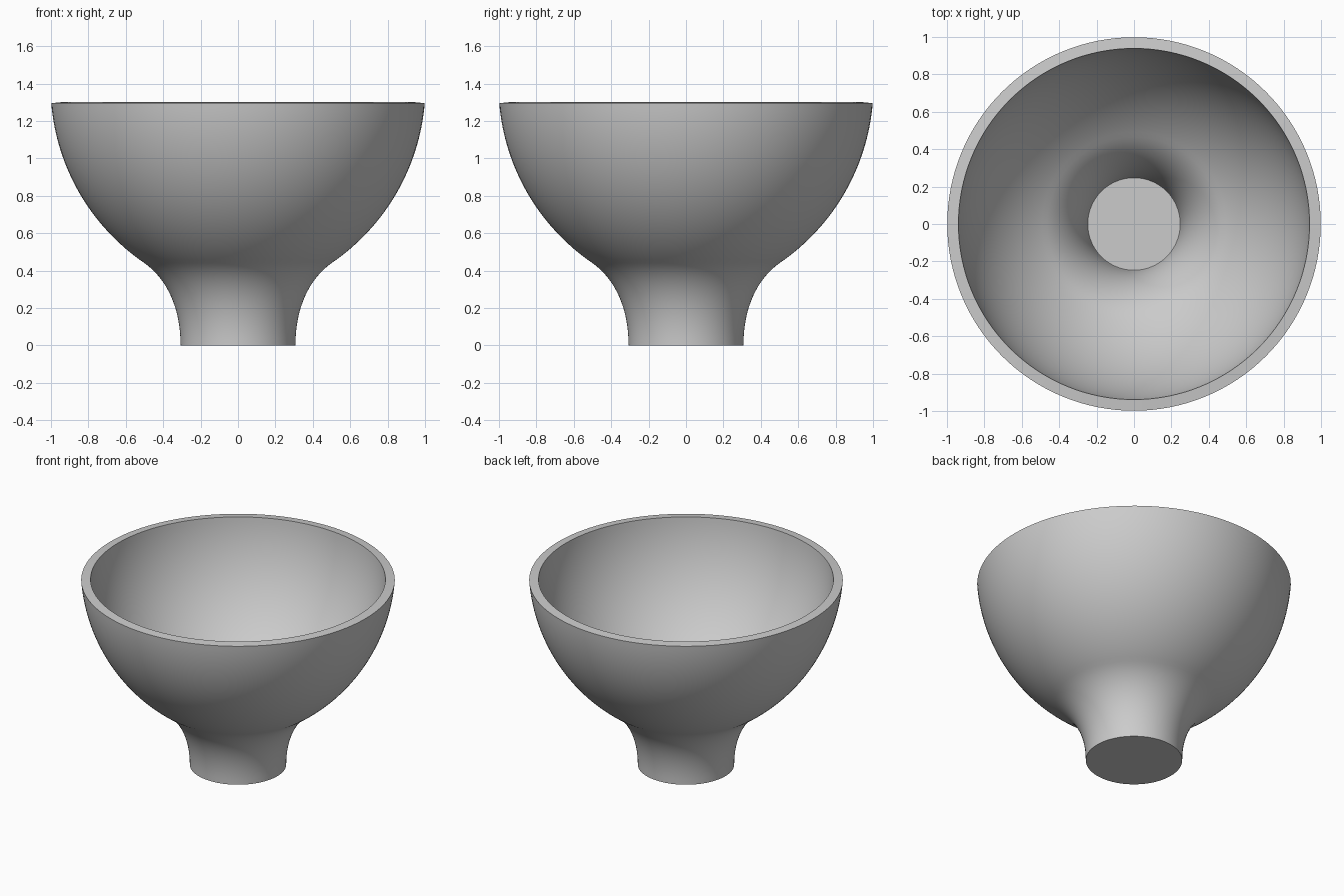
import bpy
import bmesh
from math import atan2, cos, hypot, pi, radians, sin
from mathutils import Vector
from mathutils.geometry import interpolate_bezier

default = bpy.data.objects.get("Cube")
if default:
    bpy.data.objects.remove(default, do_unlink=True)

WALL = 0.06
SEGMENTS = 128


def make_material(name, colour):
    mat = bpy.data.materials.new(name)
    mat.use_nodes = True
    mat.diffuse_color = colour
    mat.node_tree.nodes["Principled BSDF"].inputs["Base Color"].default_value = colour
    return mat


def arc(centre, start, end, count):
    """Points on a circle around centre, running from start to end."""
    radius = hypot(start[0] - centre[0], start[1] - centre[1])
    a, b = (atan2(p[1] - centre[1], p[0] - centre[0]) for p in (start, end))
    angles = [a + (b - a) * i / count for i in range(count + 1)]
    return [Vector((centre[0] + radius * cos(t), centre[1] + radius * sin(t))) for t in angles]


def offset_inward(points, distance):
    """Shift a profile towards the axis along its normals."""
    result = []
    for i, p in enumerate(points):
        along = (points[min(i + 1, len(points) - 1)] - points[max(i - 1, 0)]).normalized()
        result.append(p + Vector((-along.y, along.x)) * distance)
    return result


def lathe(name, profile, mat):
    """Spin a profile of (radius, height) points about the z axis."""
    bm = bmesh.new()
    verts = [bm.verts.new((p[0], 0, p[1])) for p in profile]
    edges = [bm.edges.new(pair) for pair in zip(verts, verts[1:])]
    bmesh.ops.spin(bm, geom=verts + edges, cent=(0, 0, 0), axis=(0, 0, 1),
                   angle=2 * pi, steps=SEGMENTS, use_merge=True)
    bmesh.ops.remove_doubles(bm, verts=bm.verts, dist=0.0001)
    bmesh.ops.recalc_face_normals(bm, faces=bm.faces)
    mesh = bpy.data.meshes.new(name)
    bm.to_mesh(mesh)
    bm.free()
    mesh.materials.append(mat)
    obj = bpy.data.objects.new(name, mesh)
    bpy.context.collection.objects.link(obj)
    return obj


# Outer outline: flared stem running into the round bowl
stem = [p.to_2d() for p in interpolate_bezier(
    Vector((0.307, 0, 0)), Vector((0.307, 0.2, 0)),
    Vector((0.38, 0.355, 0)), Vector((0.5, 0.44, 0)), 17)]
bowl = arc((-0.147, 1.39), (0.5, 0.44), (1.0, 1.295), 32)
outer = stem + bowl[1:]

# Inner outline follows at wall thickness, ending in a flat floor
inner = [p for p in offset_inward(outer, WALL) if p.y > WALL + 0.01]
floor = [Vector((0.247, WALL)), Vector((0, WALL))]
profile = [Vector((0, 0))] + outer + inner[::-1] + floor

# Footed bowl in one solid piece
grey = make_material("grey", (0.6, 0.6, 0.6, 1))
footed_bowl = lathe("footed_bowl", profile, grey)
bpy.ops.object.select_all(action="DESELECT")
footed_bowl.select_set(True)
bpy.context.view_layer.objects.active = footed_bowl
bpy.ops.object.shade_smooth_by_angle(angle=radians(35))
